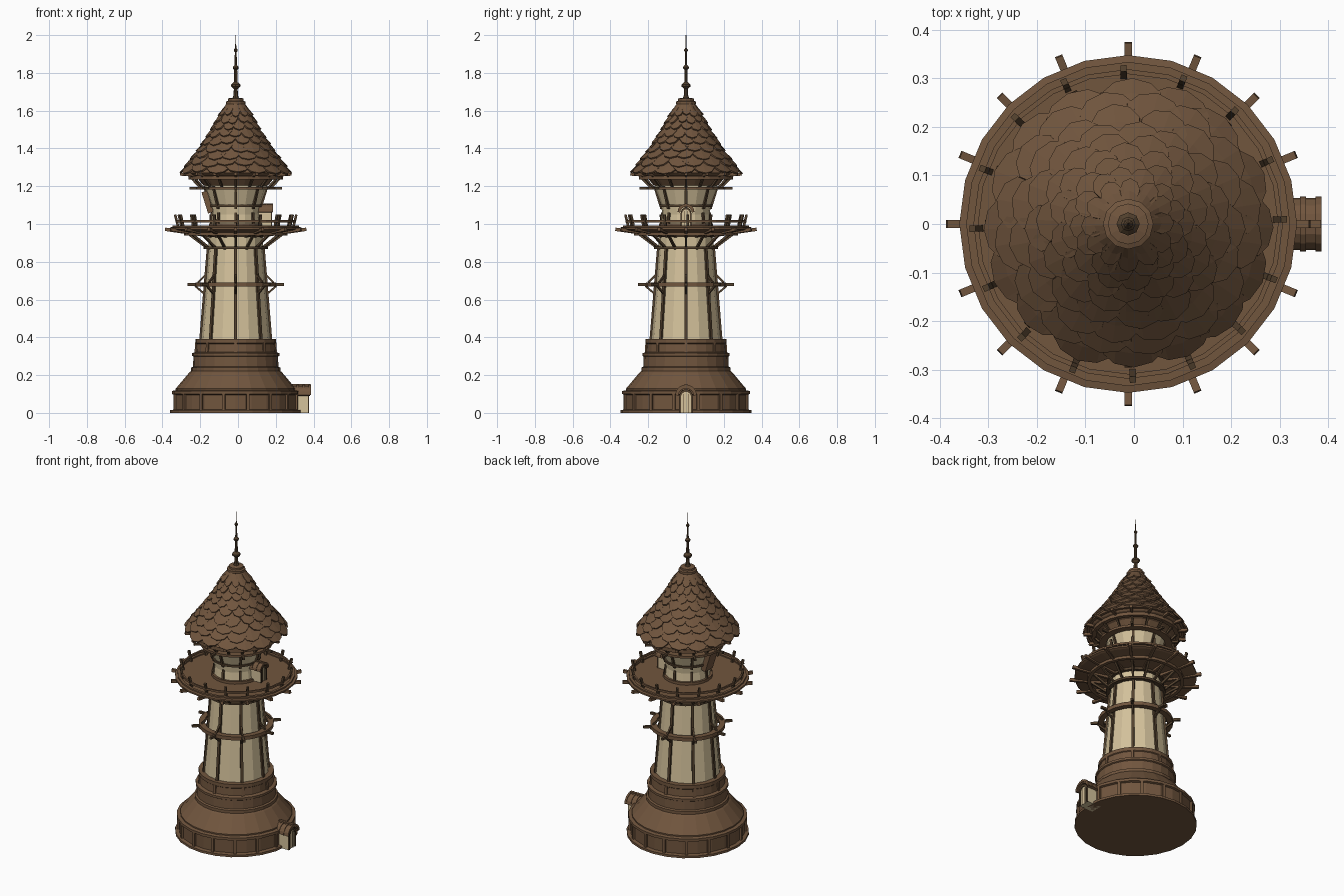
import bpy, bmesh, math, random
from mathutils import Vector

if "Cube" in bpy.data.objects:
    bpy.data.objects.remove(bpy.data.objects["Cube"])

random.seed(4)
CX = -0.012          # tower axis sits slightly left of the origin
TAU = 2 * math.pi


def material(name, rgb):
    m = bpy.data.materials.new(name)
    m.diffuse_color = (*rgb, 1)
    m.use_nodes = True
    m.node_tree.nodes["Principled BSDF"].inputs["Base Color"].default_value = m.diffuse_color
    return m


BROWN = material("brown wood", (0.165, 0.092, 0.048))
DARK = material("dark wood", (0.085, 0.052, 0.027))
CREAM = material("cream plaster", (0.66, 0.54, 0.33))


def finish(name, bm, mat):
    bmesh.ops.recalc_face_normals(bm, faces=bm.faces)
    me = bpy.data.meshes.new(name)
    bm.to_mesh(me)
    bm.free()
    me.materials.append(mat)
    ob = bpy.data.objects.new(name, me)
    ob.location.x = CX
    bpy.context.collection.objects.link(ob)
    return ob


def polar(r, a, z):
    return Vector((r * math.cos(a), r * math.sin(a), z))


def lathe(name, mat, pts, n=24, closed=False):
    """Revolve (radius, height) points; closed profiles make rings."""
    bm = bmesh.new()
    rows = [[bm.verts.new(polar(r, TAU * k / n, z)) for k in range(n)] for r, z in pts]
    pairs = list(zip(rows, rows[1:])) + ([(rows[-1], rows[0])] if closed else [])
    for a, b in pairs:
        for k in range(n):
            j = (k + 1) % n
            bm.faces.new((a[k], a[j], b[j], b[k]))
    if not closed:
        bm.faces.new(rows[0])
        bm.faces.new(rows[-1])
    return finish(name, bm, mat)


def ring(name, mat, r0, r1, z0, z1, n=24):
    return lathe(name, mat, [(r0, z0), (r1, z0), (r1, z1), (r0, z1)], n, True)


def add_beam(bm, p, q, side, w, h):
    d = (q - p).normalized()
    up = d.cross(side).normalized()
    ends = [[bm.verts.new(c + side * (w / 2 * i) + up * (h / 2 * j))
             for i, j in ((-1, -1), (1, -1), (1, 1), (-1, 1))] for c in (p, q)]
    a, b = ends
    bm.faces.new(a)
    bm.faces.new(b)
    for k in range(4):
        bm.faces.new((a[k], a[(k + 1) % 4], b[(k + 1) % 4], b[k]))


def spokes(name, mat, n, p, q, w, h, start=0.0):
    """n beams around the axis, each from (radius, height) p to q."""
    bm = bmesh.new()
    for k in range(n):
        a = start + TAU * k / n
        side = Vector((-math.sin(a), math.cos(a), 0))
        add_beam(bm, polar(p[0], a, p[1]), polar(q[0], a, q[1]), side, w, h)
    return finish(name, bm, mat)


# stepped base
lathe("base", BROWN, [(.347, 0), (.347, .014), (.326, .018), (.326, .096), (.338, .1),
                      (.338, .116), (.318, .12), (.318, .128), (.245, .215), (.236, .222),
                      (.236, .24), (.226, .245), (.224, .298), (.231, .302), (.231, .316),
                      (.212, .322), (.209, .366), (.214, .37), (.214, .392), (.17, .392)])
spokes("base_posts", BROWN, 16, (.327, .012), (.327, .1), .016, .016, TAU / 32)
spokes("upper_base_posts", BROWN, 8, (.212, .32), (.209, .372), .016, .012)

# plastered shaft with timber strips
lathe("shaft", CREAM, [(.185, .385), (.162, .65), (.145, .87), (.145, .96)], 16)
spokes("shaft_strips", DARK, 8, (.186, .39), (.146, .88), .016, .014)
ring("shaft_upper_band", DARK, .135, .17, .868, .882)
ring("shaft_top_band", DARK, .135, .162, .93, .945)

# middle hoop carried on brackets
ring("hoop", BROWN, .18, .213, .668, .69)
spokes("hoop_beams", DARK, 8, (.15, .68), (.255, .68), .014, .014)
spokes("hoop_lower_struts", DARK, 8, (.16, .625), (.215, .672), .01, .01)
spokes("hoop_upper_struts", DARK, 8, (.155, .735), (.2, .69), .01, .01)

# balcony
lathe("balcony_deck", BROWN, [(.14, .945), (.2, .95), (.27, .955), (.335, .967), (.348, .972),
                              (.348, .982), (.326, .986), (.14, .986)])
ring("balcony_curb", BROWN, .318, .334, .98, .993)
spokes("balcony_beams", BROWN, 16, (.14, .938), (.374, .972), .016, .018)
spokes("balcony_struts", DARK, 16, (.148, .87), (.255, .95), .012, .012)
ring("balcony_under_hoop", BROWN, .255, .275, .94, .956)
spokes("railing_posts", DARK, 16, (.303, .975), (.321, .1 + .95), .013, .013, .03)
ring("railing", BROWN, .309, .319, 1.008, 1.02)

# upper room flaring outward
lathe("upper_room", CREAM, [(.132, .98), (.125, 1.05), (.132, 1.1), (.165, 1.19), (.165, 1.21)], 16)
spokes("room_lower_strips", DARK, 8, (.133, .985), (.126, 1.06), .014, .012)
spokes("room_upper_strips", DARK, 8, (.13, 1.08), (.167, 1.2), .014, .012)
ring("room_foot_band", BROWN, .12, .142, .986, 1.002)
ring("room_middle_band", DARK, .115, .14, 1.09, 1.102)

# hanging shutter on the left side
bm = bmesh.new()
add_beam(bm, Vector((-.132, 0, 1.06)), Vector((-.167, 0, 1.172)), Vector((0, 1, 0)), .075, .03)
finish("side_shutter", bm, BROWN)

# eaves
ring("eave_hoop", BROWN, .168, .208, 1.183, 1.197)
spokes("eave_hoop_beams", DARK, 8, (.15, 1.19), (.245, 1.19), .013, .013)
lathe("eave_soffit", BROWN, [(.15, 1.2), (.172, 1.205), (.2, 1.24), (.255, 1.262), (.272, 1.28),
                             (.15, 1.28)])
spokes("eave_struts", DARK, 16, (.19, 1.195), (.25, 1.258), .011, .011)
spokes("eave_beams", BROWN, 16, (.16, 1.255), (.295, 1.264), .016, .016)
ring("eave_rim", BROWN, .225, .25, 1.235, 1.255)

# roof core and shingles
ROOF = [(1.27, .278), (1.30, .26), (1.395, .186), (1.5, .117), (1.61, .056), (1.66, .036)]


def roof_radius(z):
    for (z0, r0), (z1, r1) in zip(ROOF, ROOF[1:]):
        if z <= z1:
            return r0 + (r1 - r0) * (z - z0) / (z1 - z0)
    return ROOF[-1][1]


lathe("roof_core", BROWN, [(r, z) for z, r in ROOF])
bm = bmesh.new()
ROWS = 9
for i in range(ROWS):
    zb = 1.272 + .34 * i / ROWS
    n = 16 - i // 2
    for k in range(n):
        a = TAU * (k + .5 * (i % 2) + random.uniform(-.12, .12)) / n
        half = TAU / n * random.uniform(.54, .62)
        low = zb + random.uniform(-.006, .006)
        grid = []
        for v in (0, .5, 1):                        # tail to head
            line = []
            for u in (-1, -.6, 0, .6, 1):
                tail = low + .028 * abs(u) ** 2.5   # rounded tail
                z = tail + (zb + .065 - tail) * v
                r = roof_radius(z) + .016 * (1 - v) + .006 * (1 - u * u) * (1 - .5 * v)
                line.append(bm.verts.new(polar(r, a + half * u, z)))
            grid.append(line)
        for p, q in zip(grid, grid[1:]):
            for c in range(4):
                bm.faces.new((p[c], p[c + 1], q[c + 1], q[c]))
shingles = finish("roof_shingles", bm, BROWN)
sol = shingles.modifiers.new("thickness", "SOLIDIFY")
sol.thickness = .009

# cap and spire
lathe("roof_cap", BROWN, [(.04, 1.625), (.052, 1.635), (.052, 1.648), (.042, 1.652),
                          (.042, 1.664), (.025, 1.668)], 12)
lathe("spire", DARK, [(.02, 1.66), (.012, 1.68), (.01, 1.715), (.024, 1.728), (.024, 1.738),
                      (.009, 1.752), (.008, 1.815), (.015, 1.824), (.015, 1.832), (.006, 1.842),
                      (.005, 1.91), (.01, 1.917), (.01, 1.923), (.003, 1.932), (.0015, 2.0)], 8)


def prism(name, mat, outline, x0, x1):
    """Extrude a (y, z) outline along x."""
    bm = bmesh.new()
    a, b = [[bm.verts.new((x, y, z)) for y, z in outline] for x in (x0, x1)]
    bm.faces.new(a)
    bm.faces.new(b)
    for k in range(len(a)):
        j = (k + 1) % len(a)
        bm.faces.new((a[k], a[j], b[j], b[k]))
    return finish(name, bm, mat)


def arc(w, z, h, n=8):
    return [(w * math.cos(math.pi * k / n), z + h * math.sin(math.pi * k / n)) for k in range(n + 1)]


def porch(name, x0, x1, z, s):
    """Small arched porch facing +x."""
    w = .036 * s
    prism(name + "_walls", CREAM, [(-w, z), (w, z)] + arc(w, z + .085 * s, .04 * s), x0, x1 - .014 * s)
    roof = arc(.054 * s, z + .095 * s, .05 * s) + arc(.04 * s, z + .09 * s, .04 * s)[::-1]
    prism(name + "_roof", BROWN, roof, x0, x1 - .003)
    for k in range(3):                              # raised roof ribs
        xr = x0 + (x1 - x0) * (.3 + .3 * k)
        rib = arc(.057 * s, z + .095 * s, .055 * s) + arc(.045 * s, z + .095 * s, .042 * s)[::-1]
        prism(name + "_rib", BROWN, rib, xr, xr + .012 * s)
    prism(name + "_ridge", BROWN, [(-.008 * s, z + .14 * s), (.008 * s, z + .14 * s),
                                   (.008 * s, z + .153 * s), (-.008 * s, z + .153 * s)], x0, x1)
    xf = x1 - .014 * s
    frame = [(w, z)] + arc(w, z + .085 * s, .04 * s) + [(-w, z)]
    wi = w * .75
    frame += [(-wi, z)] + arc(wi, z + .082 * s, .03 * s)[::-1] + [(wi, z)]
    prism(name + "_frame", DARK, frame, xf - .004, xf + .006)
    for y in (-.012 * s, .012 * s):                 # door slats
        t = .0018 * s
        prism(name + "_slat", DARK, [(y - t, z), (y + t, z), (y + t, z + .1 * s), (y - t, z + .1 * s)],
              xf - .003, xf + .003)


porch("ground_porch", .29, .397, 0, 1)
porch("balcony_porch", .1, .197, .99, .78)
